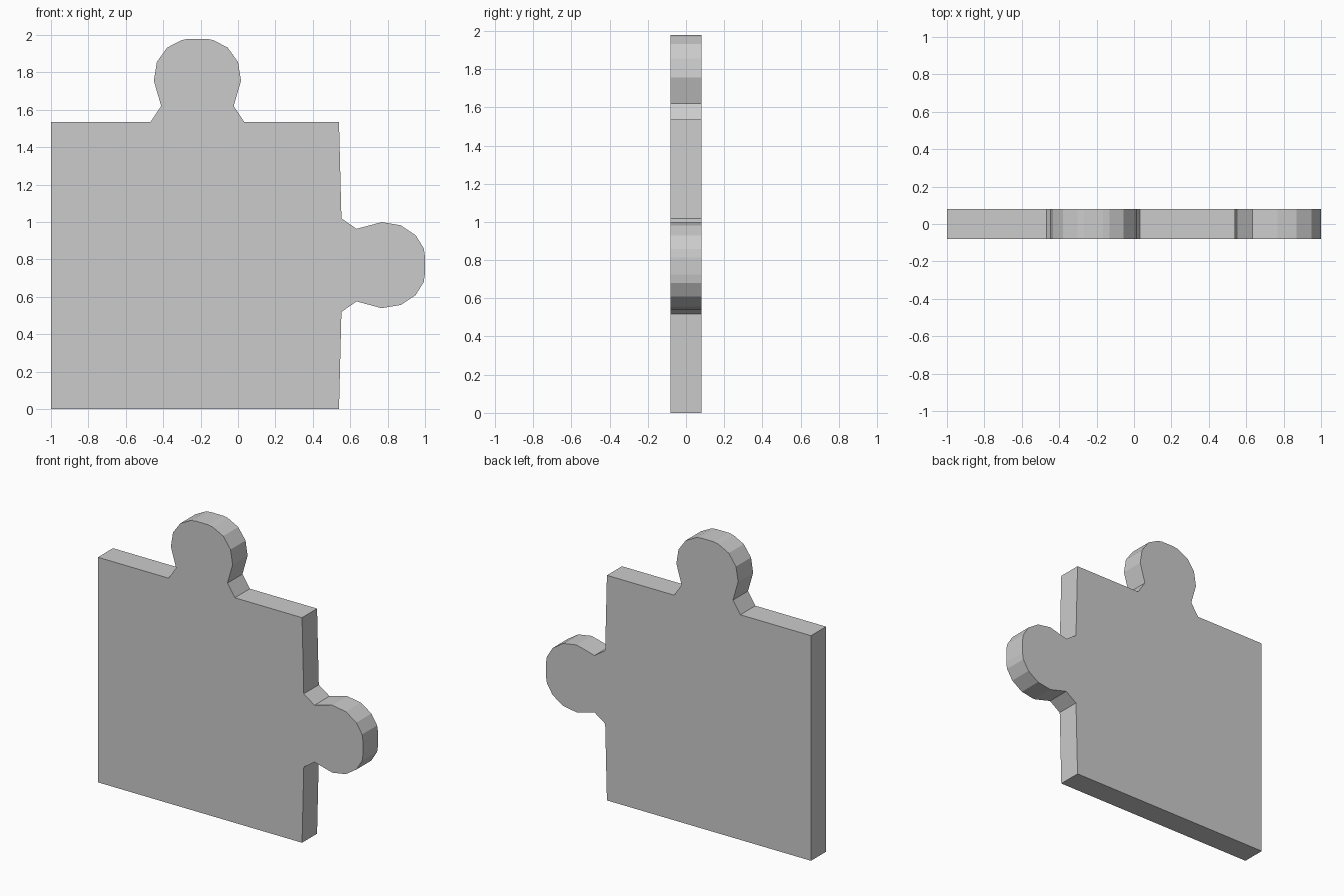
import bpy, bmesh
from mathutils import Vector

if "Cube" in bpy.data.objects:
    bpy.data.objects.remove(bpy.data.objects["Cube"])

SIDE = 1.535      # height of the square body
EDGE = 0.54       # x of the right-hand edge
HALF_T = 0.081    # half thickness

# Half profiles of the knobs: (distance out from edge, half width)
right_half = [(0.013, 0.25), (0.094, 0.194), (0.228, 0.23), (0.33, 0.213),
              (0.41, 0.16), (0.453, 0.09), (0.46, 0.045)]
top_half = [(0.0, 0.25), (0.085, 0.194), (0.22, 0.233), (0.32, 0.217),
            (0.397, 0.162), (0.437, 0.085), (0.444, 0.05)]


def knob(half):
    """Mirror a half profile into a full knob outline."""
    return [(d, -w) for d, w in half] + [(d, w) for d, w in reversed(half)]


# Outline in the x-z plane, anticlockwise seen from the front
outline = [(-1, 0), (EDGE, 0)]
outline += [(EDGE + d, 0.769 + w) for d, w in knob(right_half)]
outline += [(EDGE, SIDE)]
outline += [(-0.217 - w, SIDE + d) for d, w in knob(top_half)]
outline += [(-1, SIDE)]

# Extrude the outline through the thickness
bm = bmesh.new()
front = bm.faces.new([bm.verts.new((x, -HALF_T, z)) for x, z in outline])
result = bmesh.ops.extrude_face_region(bm, geom=[front], use_keep_orig=True)
back = [v for v in result["geom"] if isinstance(v, bmesh.types.BMVert)]
bmesh.ops.translate(bm, verts=back, vec=Vector((0, 2 * HALF_T, 0)))
bmesh.ops.recalc_face_normals(bm, faces=bm.faces)

mesh = bpy.data.meshes.new("jigsaw_piece")
bm.to_mesh(mesh)
bm.free()
piece = bpy.data.objects.new("jigsaw_piece", mesh)
bpy.context.collection.objects.link(piece)
